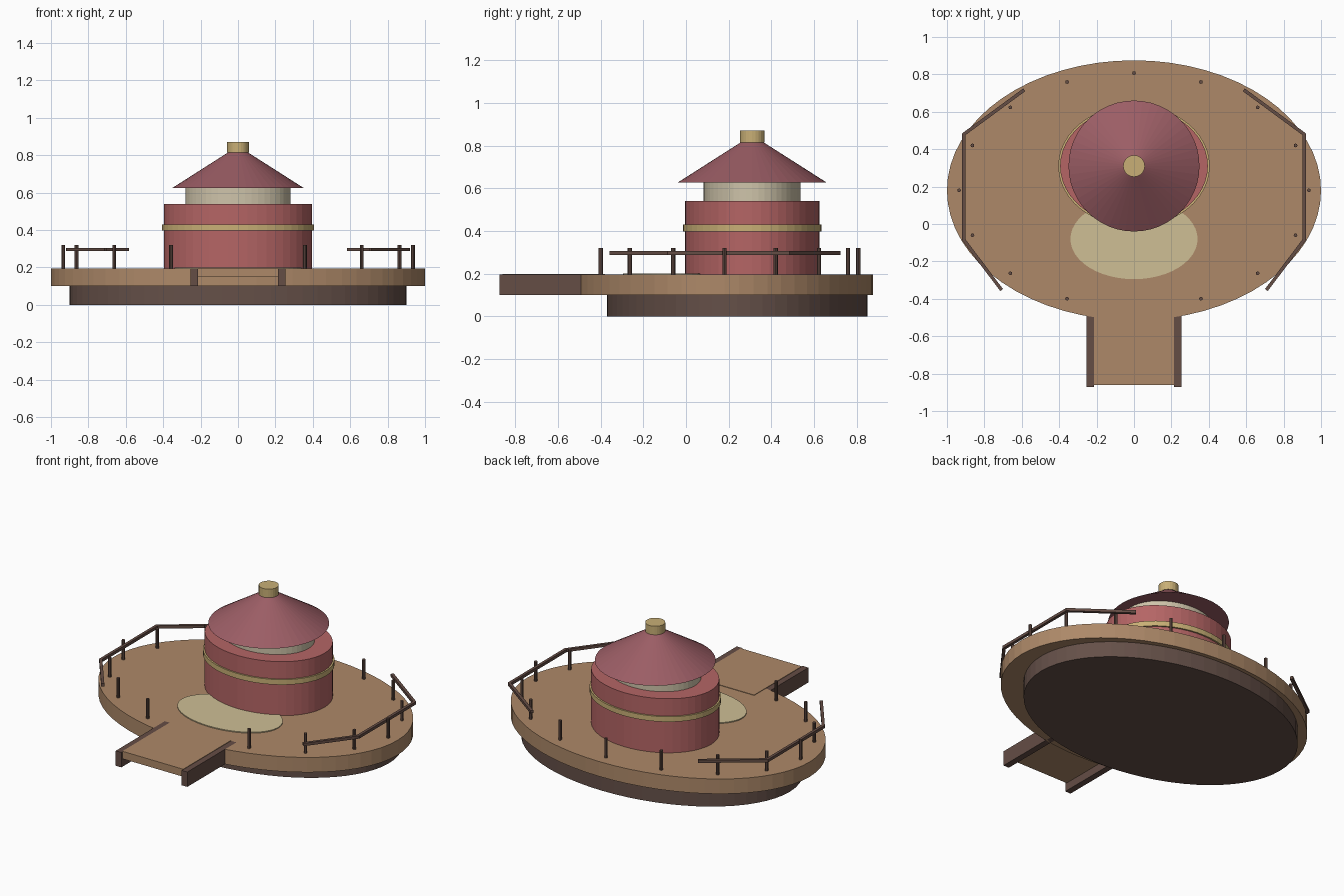
import bpy, math
from mathutils import Vector

if "Cube" in bpy.data.objects:
    bpy.data.objects.remove(bpy.data.objects["Cube"])


def material(name, rgb):
    m = bpy.data.materials.new(name)
    m.diffuse_color = (*rgb, 1)
    m.use_nodes = True
    m.node_tree.nodes["Principled BSDF"].inputs["Base Color"].default_value = m.diffuse_color
    return m


WOOD = material("wood", (0.42, 0.25, 0.14))
DARK = material("dark_wood", (0.13, 0.075, 0.06))
UNDER = material("base_brown", (0.13, 0.08, 0.065))
RED = material("red_wall", (0.46, 0.13, 0.13))
ROOF = material("roof_red", (0.33, 0.11, 0.13))
CREAM = material("cream", (0.62, 0.55, 0.40))
SAND = material("sand", (0.62, 0.52, 0.30))
GOLD = material("gold", (0.58, 0.43, 0.18))


def finish(name, mat):
    o = bpy.context.object
    o.name = name
    o.data.materials.append(mat)
    return o


def drum(name, x, y, z0, z1, rx, ry, mat, sides=48, top=1.0):
    """Elliptical cylinder or truncated cone; top is the top/bottom ratio."""
    bpy.ops.mesh.primitive_cone_add(vertices=sides, radius1=1, radius2=top, depth=1,
                                    location=(x, y, (z0 + z1) / 2))
    bpy.context.object.scale = (rx, ry, z1 - z0)
    return finish(name, mat)


def box(name, center, size, mat, angle=0):
    bpy.ops.mesh.primitive_cube_add(size=1, location=center, rotation=(0, 0, angle))
    bpy.context.object.scale = size
    return finish(name, mat)


# Base and deck
drum("base", 0, 0.24, 0, 0.10, 0.90, 0.61, UNDER, 64)
drum("deck", 0, 0.18, 0.10, 0.195, 1.0, 0.695, WOOD, 64)
drum("entry_mat", 0, -0.08, 0.19, 0.201, 0.34, 0.215, SAND)

# Round house with band, upper drum, roof and cap
drum("house_wall", 0, 0.31, 0.19, 0.54, 0.395, 0.315, RED)
drum("wall_band", 0, 0.31, 0.397, 0.43, 0.405, 0.325, GOLD)
drum("upper_drum", 0, 0.31, 0.535, 0.63, 0.282, 0.227, CREAM)
drum("roof", 0, 0.31, 0.626, 0.82, 0.35, 0.35, ROOF, 48, 0.13)
drum("roof_cap", 0, 0.31, 0.815, 0.87, 0.058, 0.058, GOLD, 24)

# Entry walkway and side beams
box("walkway", (0, -0.62, 0.174), (0.43, 0.48, 0.048), WOOD)
for s in (-1, 1):
    box("walkway_beam", (s * 0.233, -0.625, 0.1475), (0.04, 0.495, 0.095), DARK)

# Railing posts around the deck, leaving the entry open
for i in range(16):
    if i == 12:
        continue
    a = i * math.tau / 16
    drum("rail_post", 0.935 * math.cos(a), 0.18 + 0.627 * math.sin(a),
         0.19, 0.32, 0.01, 0.01, DARK, 8)

# Straight handrails on both sides
path = [(0.59, 0.715), (0.91, 0.48), (0.91, -0.085), (0.71, -0.35)]
for s in (-1, 1):
    for p, q in zip(path, path[1:]):
        a, b = Vector((s * p[0], p[1])), Vector((s * q[0], q[1]))
        d, c = b - a, (a + b) / 2
        box("handrail", (c.x, c.y, 0.296), (d.length + 0.008, 0.018, 0.018), DARK,
            math.atan2(d.y, d.x))
